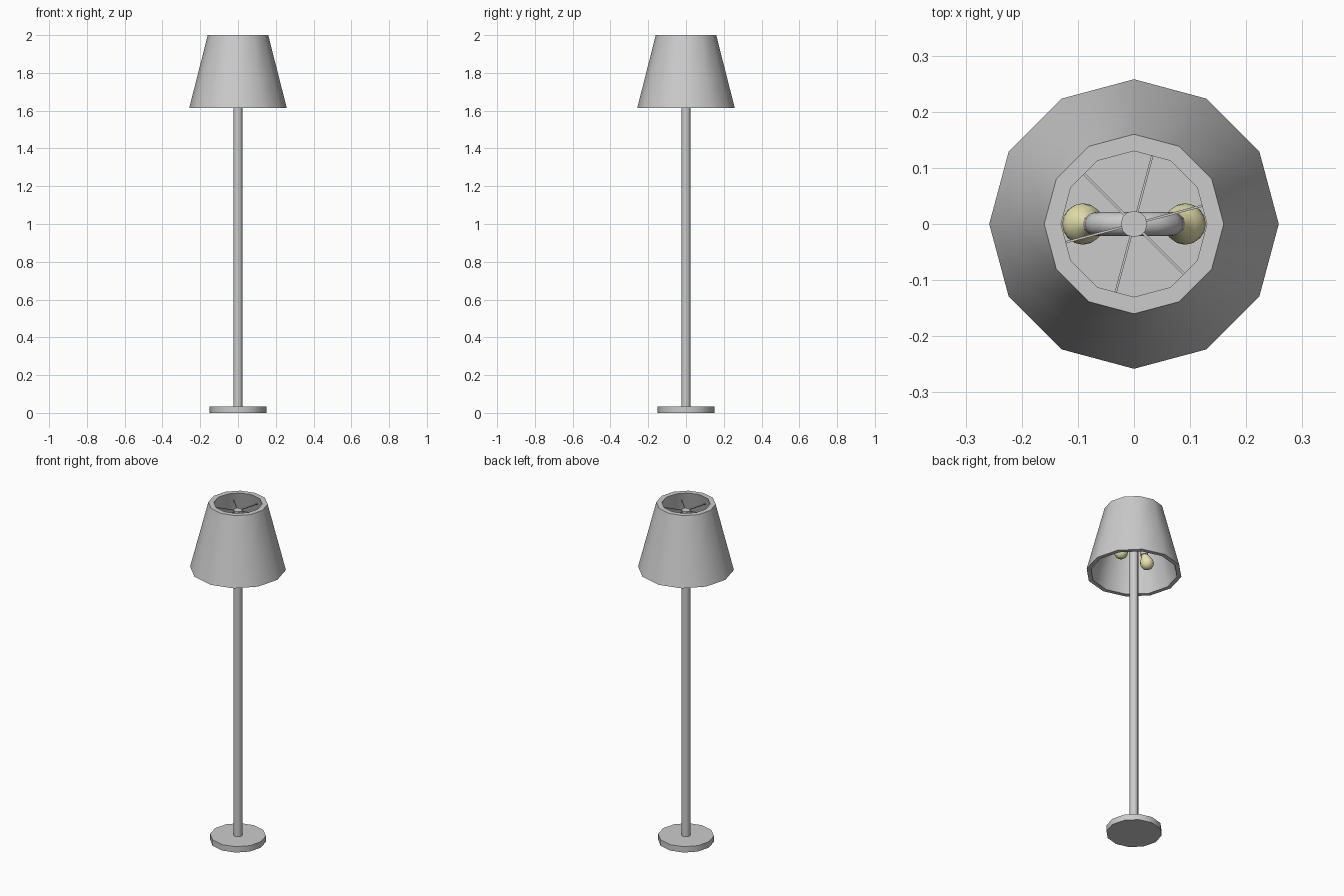
import bpy, bmesh, math
from mathutils import Vector, Matrix

if "Cube" in bpy.data.objects:
    bpy.data.objects.remove(bpy.data.objects["Cube"])


def finish(bm, name, smooth=True):
    bmesh.ops.recalc_face_normals(bm, faces=bm.faces)
    me = bpy.data.meshes.new(name)
    bm.to_mesh(me)
    bm.free()
    ob = bpy.data.objects.new(name, me)
    bpy.context.collection.objects.link(ob)
    if smooth:
        bpy.ops.object.select_all(action='DESELECT')
        ob.select_set(True)
        bpy.context.view_layer.objects.active = ob
        bpy.ops.object.shade_smooth_by_angle(angle=math.radians(40))
    return ob


def lathe(name, profile, sides, closed=False, matrix=None):
    """Revolve (radius, z) points; open profiles get end caps."""
    bm = bmesh.new()
    rings = [[bm.verts.new((r * math.cos(2 * math.pi * i / sides),
                            r * math.sin(2 * math.pi * i / sides), z))
              for i in range(sides)] for r, z in profile]
    pairs = list(zip(rings, rings[1:]))
    if closed:
        pairs.append((rings[-1], rings[0]))
    else:
        bm.faces.new(rings[0])
        bm.faces.new(rings[-1])
    for a, b in pairs:
        for i in range(sides):
            j = (i + 1) % sides
            bm.faces.new((a[i], a[j], b[j], b[i]))
    if matrix is not None:
        bm.transform(matrix)
    return finish(bm, name)


def tube(name, points, radius, sides):
    """Sweep a circle along a path lying in the xz plane."""
    pts = [Vector(p) for p in points]
    bm = bmesh.new()
    rings = []
    for k, p in enumerate(pts):
        t = (pts[min(k + 1, len(pts) - 1)] - pts[max(k - 1, 0)]).normalized()
        u = Vector((0, 1, 0))
        v = t.cross(u)
        rings.append([bm.verts.new(p + radius * (
            u * math.cos(2 * math.pi * i / sides) + v * math.sin(2 * math.pi * i / sides)))
            for i in range(sides)])
    bm.faces.new(rings[0])
    bm.faces.new(rings[-1])
    for a, b in zip(rings, rings[1:]):
        for i in range(sides):
            j = (i + 1) % sides
            bm.faces.new((a[i], a[j], b[j], b[i]))
    return finish(bm, name)


# Base and pole
lathe("base", [(0.15, 0), (0.15, 0.035)], 12)
lathe("pole", [(0.0235, 0.035), (0.0235, 1.96)], 12)

# Hollow tapered shade
lathe("shade", [(0.258, 1.615), (0.218, 1.772), (0.16, 2.0),
                (0.13, 2.0), (0.19, 1.772), (0.234, 1.615)], 12, closed=True)

# Thin spokes holding the shade
for n in range(6):
    bm = bmesh.new()
    bmesh.ops.create_cube(bm, size=1, matrix=Matrix.Rotation(math.radians(15 + 60 * n), 4, 'Z')
                          @ Matrix.Translation((0.08, 0, 1.955))
                          @ Matrix.Diagonal((0.126, 0.004, 0.004, 1)))
    finish(bm, f"shade_spoke_{n + 1}", smooth=False)

# Bulb material
glow = bpy.data.materials.new("bulb_yellow")
glow.diffuse_color = (0.8, 0.76, 0.42, 1)
glow.use_nodes = True
glow.node_tree.nodes["Principled BSDF"].inputs["Base Color"].default_value = glow.diffuse_color

# Arms with a bulb on each side
bulb_profile = [(0.015, 0.07), (0.018, 0.045), (0.029, 0.026)] + [
    (0.037 * math.cos(a), 0.037 * math.sin(a))
    for a in [math.radians(d) for d in (20, 0, -20, -40, -60, -80, -88)]]
for s, side in ((1, "right"), (-1, "left")):
    tube(f"arm_{side}", [(0, 0, 1.84), (s * 0.035, 0, 1.835), (s * 0.06, 0, 1.815),
                         (s * 0.067, 0, 1.79), (s * 0.071, 0, 1.75)], 0.021, 12)
    bulb = lathe(f"bulb_{side}", bulb_profile, 16,
                 matrix=Matrix.Translation((s * 0.091, 0, 1.707))
                 @ Matrix.Rotation(math.radians(-20 * s), 4, 'Y'))
    bulb.data.materials.append(glow)
